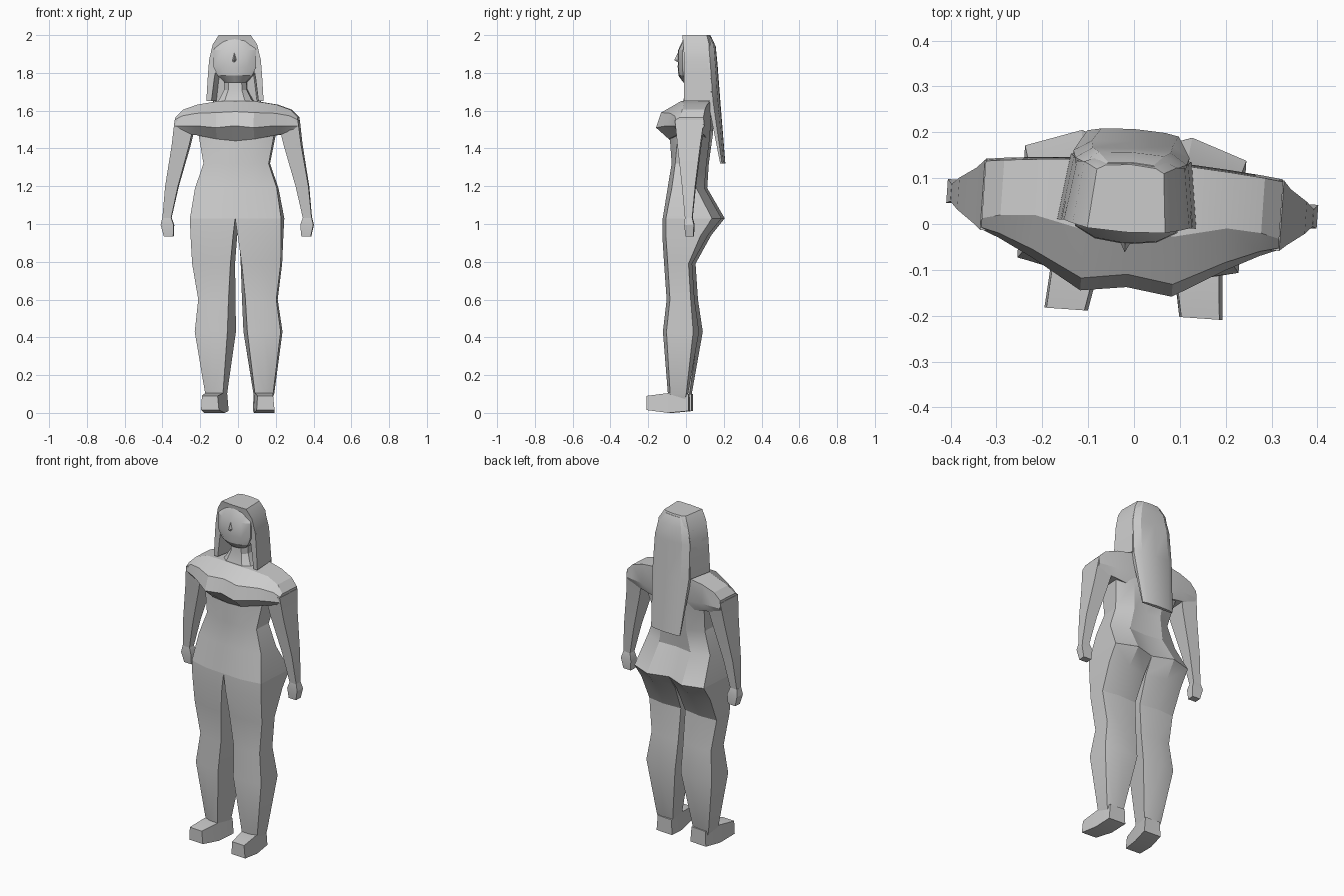
import bpy, bmesh, math

cube = bpy.data.objects.get("Cube")
if cube:
    bpy.data.objects.remove(cube, do_unlink=True)

grey = bpy.data.materials.new("plain grey")
grey.use_nodes = True
tone = (0.6, 0.6, 0.6, 1)
grey.diffuse_color = tone
grey.node_tree.nodes["Principled BSDF"].inputs["Base Color"].default_value = tone

BODY, HEAD = -.007, -.016


def loft(name, rings, side=1, offset=BODY):
    """Skin a list of point rings, cap both ends, optionally flip in x."""
    bm = bmesh.new()
    # The legs lean slightly sideways below the hips
    rows = [[bm.verts.new((x * side + .02 * max(0, 1 - z), y, z)) for x, y, z in ring]
            for ring in rings]
    n = len(rows[0])
    for low, high in zip(rows, rows[1:]):
        for i in range(n):
            j = (i + 1) % n
            bm.faces.new((low[i], low[j], high[j], high[i]))
    bm.faces.new(rows[0])
    bm.faces.new(rows[-1])
    bmesh.ops.recalc_face_normals(bm, faces=bm.faces)
    mesh = bpy.data.meshes.new(name)
    bm.to_mesh(mesh)
    bm.free()
    mesh.materials.append(grey)
    obj = bpy.data.objects.new(name, mesh)
    bpy.context.collection.objects.link(obj)
    # The figure stands turned slightly
    obj.rotation_euler.z = math.radians(-4)
    obj.location.x = offset
    bpy.ops.object.select_all(action="DESELECT")
    obj.select_set(True)
    bpy.context.view_layer.objects.active = obj
    bpy.ops.object.shade_smooth_by_angle(angle=math.radians(25))


def full(half):
    """Complete a half ring whose first and last points lie on x = 0."""
    return half + [(-x, y, z) for x, y, z in reversed(half[1:-1])]


def box_ring(z, xi, xo, yf, yb, taper=0):
    return [(xi, yf, z), (xo, yf, z), (xo - taper, yb, z), (xi - taper, yb, z)]


# Torso: height, half width, front, side front, side back, back, back centre
torso = []
for z, w, f, sf, sb, b, bc in [
    (1.03, .242, -.115, -.09, .155, .197, .155),
    (1.19, .217, -.09, -.06, .07, .105, .095),
    (1.32, .173, -.07, -.045, .06, .115, .105),
    (1.47, .2, -.08, -.03, .1, .135, .125),
    (1.6, .22, -.06, -.02, .11, .135, .13),
]:
    torso.append(full([(0, f, z), (w / 2, f, z), (w, sf, z),
                       (w, sb, z), (w / 2, b, z), (0, bc, z)]))
loft("torso", torso)

# Chest and shoulders, skinned sideways from the middle outwards
chest = []
for x, top, tf, upper, peak, mid, under, low, back in [
    (0, 1.65, -.025, -.11, -.138, 1.52, -.08, 1.44, .135),
    (.1, 1.65, -.02, -.125, -.152, 1.51, -.085, 1.45, .14),
    (.21, 1.632, .005, -.07, -.088, 1.52, -.035, 1.47, .132),
    (.285, 1.605, .0, -.04, -.05, 1.52, -.015, 1.48, .125),
    (.325, 1.565, -.01, -.03, -.034, 1.52, -.01, 1.48, .12),
]:
    chest.append([(x, back - .005, top), (x, tf, top), (x, upper, (top + mid) / 2 + .01),
                  (x, peak, mid), (x, under, low), (x, back - .02, low), (x, back, mid)])
mirrored = [[(-x, y, z) for x, y, z in ring] for ring in reversed(chest[1:])]
loft("chest_and_shoulders", mirrored + chest)

# Neck
neck = []
for z, w, f, b in [(1.62, .12, -.02, .12), (1.66, .085, -.01, .12),
                   (1.71, .06, .005, .11), (1.82, .058, 0, .11)]:
    neck.append(full([(0, f, z), (w * .6, f, z), (w, f + .03, z), (w, b, z), (0, b, z)]))
loft("neck", neck, offset=HEAD)

# Face and nose
face = []
for z, w, f in [(1.75, .055, -.015), (1.785, .092, -.04), (1.83, .112, -.044),
                (1.92, .112, -.042), (1.98, .085, -.014)]:
    face.append(full([(0, f, z), (w * .6, f + .008, z), (w, f + .032, z),
                      (w, .1, z), (0, .1, z)]))
loft("face", face, offset=HEAD)
nose = [[(-w, -.035, z), (0, y, z), (w, -.035, z)]
        for z, w, y in [(1.857, .014, -.046), (1.868, .014, -.062), (1.905, .004, -.044)]]
loft("nose", nose, offset=HEAD)

# Hair: crown, strands beside the face, and the long fall behind
crown = []
for z, w, f, b in [(1.8, .143, .0, .14), (1.87, .137, 0, .14),
                   (1.95, .118, -.006, .14), (2, .085, -.014, .125)]:
    crown.append(full([(0, f - .004, z), (w, f, z), (w * .86, b - .01, z),
                       (w * .65, b, z), (0, b + .005, z)]))
loft("hair_crown", crown, offset=HEAD)
fall = []
for z, w, inner, outer in [(1.99, .07, .1, .135), (1.94, .102, .1, .157),
                           (1.85, .122, .11, .165), (1.65, .127, .125, .18),
                           (1.32, .1, .188, .208)]:
    fall.append(full([(0, outer, z), (w * .7, outer - .004, z),
                      (w, (inner + outer) / 2, z), (w * .97, inner, z), (0, inner, z)]))
loft("hair_fall", fall, offset=HEAD)

for label, side in (("left", 1), ("right", -1)):
    strand = [box_ring(1.65, .125, .152, .0, .145, .02), box_ring(1.77, .11, .145, 0, .14, .02),
              box_ring(1.86, .095, .138, 0, .13, .02)]
    loft(label + "_hair_strand", strand, side, HEAD)

    # Arm with a small mitten hand
    arm = [box_ring(*row) for row in [
        (1.55, .22, .327, -.036, .118), (1.42, .25, .343, -.022, .1),
        (1.2, .312, .38, .005, .075), (1.03, .35, .396, .022, .06)]]
    loft(label + "_arm", arm, side)
    hand = [box_ring(*row) for row in [
        (1.035, .35, .396, .022, .06), (.995, .336, .405, .018, .07),
        (.935, .34, .39, .025, .066)]]
    loft(label + "_hand", hand, side)

    # Leg: height, inner front, inner back, middle, outer, then depths front to back
    leg = []
    for z, xf, xb, xm, xo, f, sf, sb, b, bi in [
        (1.03, 0, 0, .12, .242, -.115, -.09, .155, .197, .155),
        (.94, .012, .005, .125, .24, -.117, -.09, .095, .125, .095),
        (.79, .03, .015, .13, .235, -.107, -.08, .03, .042, .03),
        (.6, .045, .017, .13, .207, -.093, -.07, .04, .055, .045),
        (.43, .053, .02, .14, .228, -.112, -.087, .055, .08, .065),
        (.1, .085, .07, .14, .18, -.085, -.07, .015, .022, .015),
        (.06, .09, .08, .13, .165, -.08, -.06, .005, .01, .005),
    ]:
        leg.append([(xf, f, z), (xm, f, z), (xo, sf, z),
                    (xo, sb, z), (xm, b, z), (xb, bi, z)])
    loft(label + "_leg", leg, side)

    # Foot, skinned from heel to toe
    foot = []
    for y, xi, xo, low, high in [(.026, .064, .172, .01, .1), (-.08, .078, .186, 0, .105),
                                 (-.195, .1, .195, .015, .09)]:
        foot.append([(xi, y, low), (xo, y, low), (xo - .006, y, high), (xi + .006, y, high)])
    loft(label + "_foot", foot, side)
